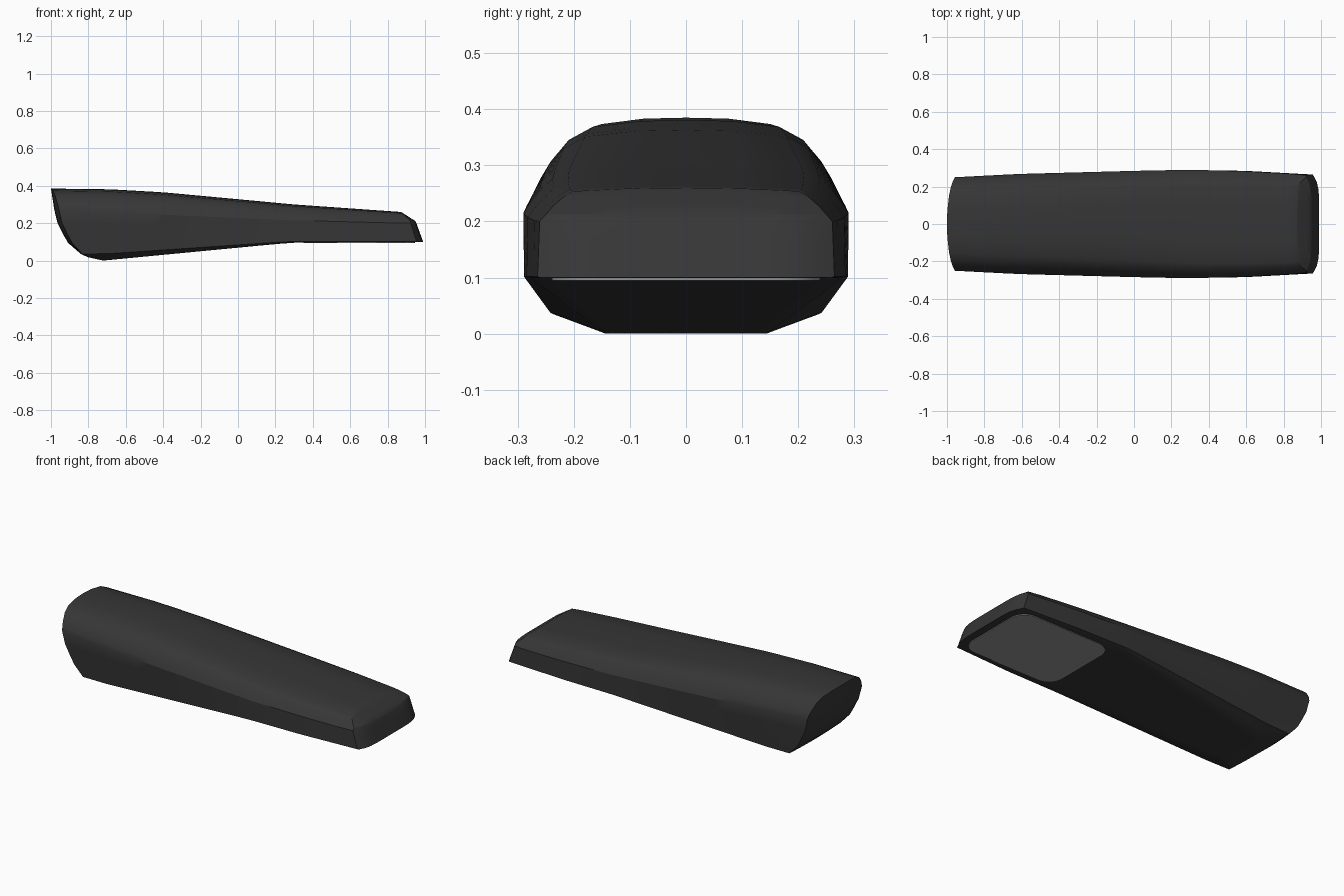
import bpy, bmesh, math

if "Cube" in bpy.data.objects:
    bpy.data.objects.remove(bpy.data.objects["Cube"])


def lerp(table, x):
    # piecewise linear lookup
    if x <= table[0][0]:
        return table[0][1]
    for (x0, v0), (x1, v1) in zip(table, table[1:]):
        if x <= x1:
            return v0 + (v1 - v0) * (x - x0) / (x1 - x0)
    return table[-1][1]


def material(name, grey):
    m = bpy.data.materials.new(name)
    m.diffuse_color = (grey, grey, grey, 1)
    m.use_nodes = True
    m.node_tree.nodes["Principled BSDF"].inputs["Base Color"].default_value = m.diffuse_color
    return m


def make_object(name, bm, mat):
    bmesh.ops.remove_doubles(bm, verts=bm.verts, dist=1e-5)
    bmesh.ops.recalc_face_normals(bm, faces=bm.faces)
    me = bpy.data.meshes.new(name)
    bm.to_mesh(me)
    bm.free()
    me.materials.append(mat)
    ob = bpy.data.objects.new(name, me)
    bpy.context.collection.objects.link(ob)
    bpy.ops.object.select_all(action='DESELECT')
    ob.select_set(True)
    bpy.context.view_layer.objects.active = ob
    bpy.ops.object.shade_smooth_by_angle(angle=math.radians(28))
    return ob


# Lengthwise profiles: top, shoulder, chamfer and bottom heights, half widths
TOP = [(-1, .385), (-.94, .39), (-.7, .382), (-.4, .365), (0, .328), (.3, .3), (.87, .26)]
SHOULDER = [(-1, .272), (-.4, .245), (.3, .215), (.87, .2)]
HALF = [(-1, .25), (-.6, .268), (0, .284), (.3, .29), (.6, .282), (.9, .265), (.96, .26)]
CHAMFER_Z = [(-.72, .035), (.27, .102)]
CHAMFER_Y = [(-1, .237), (-.72, .24), (.27, .289), (.6, .284), (.96, .264)]
BOTTOM_Z = [(-.72, 0), (.2, .088), (.32, .097), (1, .1)]
BOTTOM_Y = [(-.72, .143), (.27, .272), (.6, .272), (1, .258)]
# Domed top section (width fraction, height fraction) at the two ends
LEFT = [(0, 1), (.3, .985), (.6, .9), (.78, .71), (.9, .42), (.965, .2), (1, 0)]
RIGHT = [(0, 1), (.38, .98), (.77, .9), (.84, .72), (.91, .45), (.96, .2), (1, 0)]
# End cap side profiles (height, x)
END_L = [(0, -.72), (.008, -.78), (.035, -.84), (.1, -.915), (.2, -.965), (.27, -.982), (.385, -1)]
END_R = [(.1, .99), (.21, .95), (.255, .88), (.26, .87)]
COLS = 14


def section(x):
    # half outline (y, z) from top centre down to the bottom edge
    t = min(max((x + 1) / 1.85, 0), 1)
    w, zt, zs = lerp(HALF, x), lerp(TOP, x), lerp(SHOULDER, x)
    pts = []
    for (a, f), (b, g) in zip(LEFT, RIGHT):
        pts.append((w * (a + (b - a) * t), zs + (zt - zs) * (f + (g - f) * t)))
    yc, zc = lerp(CHAMFER_Y, x), lerp(CHAMFER_Z, x)
    yb, zb = lerp(BOTTOM_Y, x), lerp(BOTTOM_Z, x)
    for k in (.3, .55, .75, .9, 1):
        pts.append((w + (yc - w) * k, zs + (zc - zs) * k))
    for k in (.5, 1):
        pts.append((yc + (yb - yc) * k, zc + (zb - zc) * k))
    return pts


def end_left(y, z):
    return lerp(END_L, z) + .025 * (y / .25) ** 2 * min(z / .1, 1)


def end_right(y, z):
    return lerp(END_R, z) - .035 * (abs(y) / .265) ** 6


# Body: lofted sections closed by curved end caps
bm = bmesh.new()
xs = [-.68 + 1.5 * i / 20 for i in range(21)]
stations = [(-1, end_left)] + [(x, None) for x in xs] + [(.95, end_right)]
rings = []
for sx, end in stations:
    half = section(sx)
    yb, zb = half[-1]
    loop = half + [(yb * (1 - 2 * c / COLS), zb) for c in range(1, COLS)]
    loop += [(-y, z) for y, z in reversed(half[1:])]
    rings.append([bm.verts.new((end(y, z) if end else sx, y, z)) for y, z in loop])
n = len(rings[0])
for a, b in zip(rings, rings[1:]):
    for i in range(n):
        j = (i + 1) % n
        bm.faces.new((a[i], a[j], b[j], b[i]))
for sx, end in (stations[0], stations[-1]):
    half = section(sx)
    rows = []
    for y, z in half[1:]:
        ys = [y * (1 - 2 * c / COLS) for c in range(COLS + 1)]
        rows.append([bm.verts.new((end(v, z), v, z)) for v in ys])
    tip = bm.verts.new((end(0, half[0][1]), 0, half[0][1]))
    for c in range(COLS):
        bm.faces.new((tip, rows[0][c], rows[0][c + 1]))
    for a, b in zip(rows, rows[1:]):
        for c in range(COLS):
            bm.faces.new((a[c], a[c + 1], b[c + 1], b[c]))
make_object("body", bm, material("charcoal black", .037))

# Underside panel: thin rounded plate beneath the flat end
bm = bmesh.new()
x0, x1, w, r = .35, .945, .24, .085
outline = []
for k, (cx, cy) in enumerate([(x1 - r, w - r), (x0 + r, w - r), (x0 + r, r - w), (x1 - r, r - w)]):
    for s in range(9):
        a = math.pi / 2 * (k + s / 8)
        outline.append((cx + r * math.cos(a), cy + r * math.sin(a)))
base = bm.faces.new([bm.verts.new((x, y, .095)) for x, y in outline])
ext = bmesh.ops.extrude_face_region(bm, geom=[base])
for v in ext['geom']:
    if isinstance(v, bmesh.types.BMVert):
        v.co.z += .008
make_object("underside_panel", bm, material("light grey", .3))
